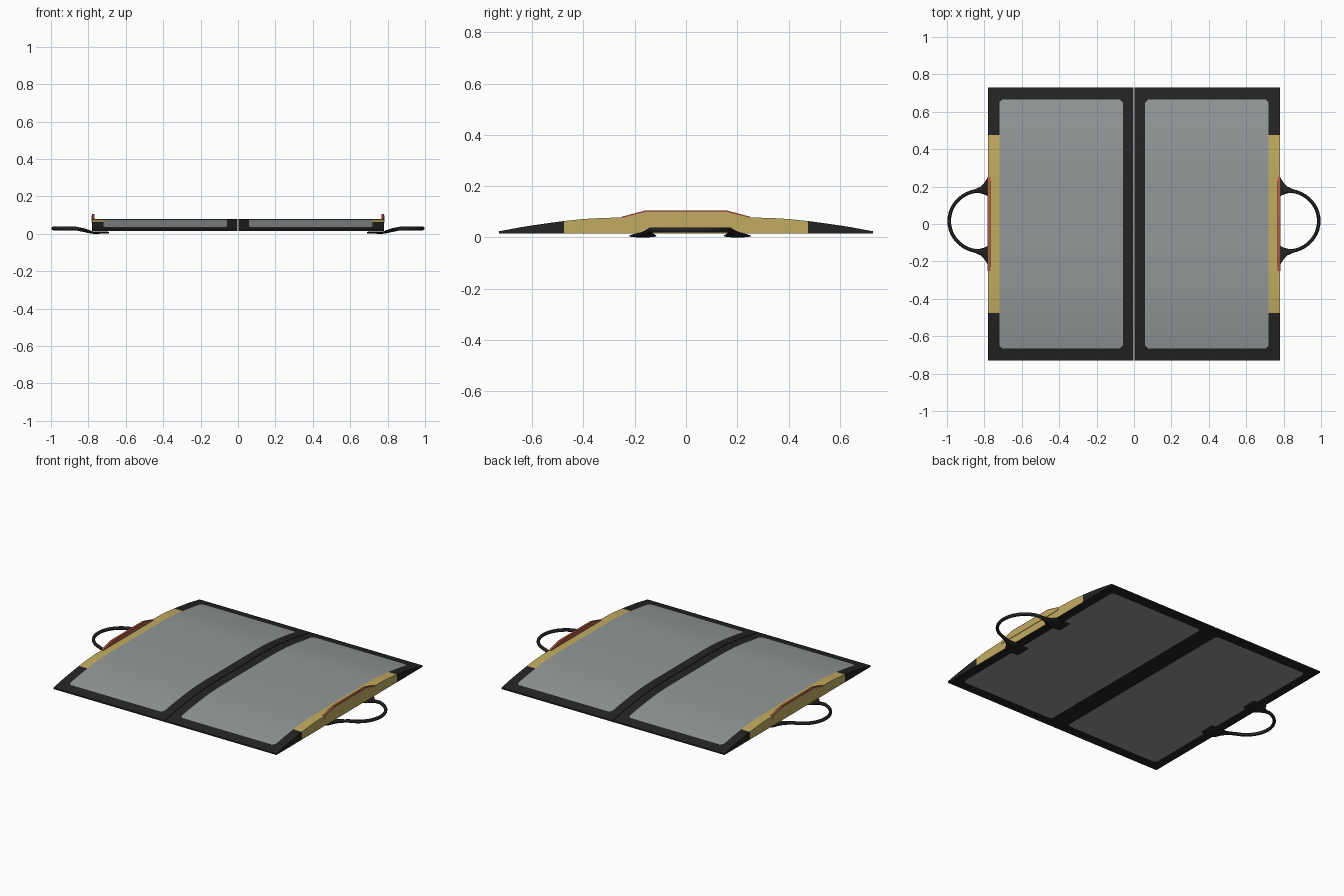
import bpy, bmesh, math

if "Cube" in bpy.data.objects:
    bpy.data.objects.remove(bpy.data.objects["Cube"])


def mat(name, c):
    m = bpy.data.materials.new(name)
    m.diffuse_color = (*c, 1)
    m.use_nodes = True
    m.node_tree.nodes["Principled BSDF"].inputs["Base Color"].default_value = m.diffuse_color
    return m


BLACK = mat("black_trim", (0.017, 0.017, 0.017))
GREY = mat("grey_panel", (0.29, 0.31, 0.31))
TAN = mat("tan_side", (0.54, 0.41, 0.12))
RED = mat("red_lining", (0.45, 0.10, 0.06))


def finish(name, bm, mats):
    """Make a mesh object mirrored across x = 0."""
    bmesh.ops.recalc_face_normals(bm, faces=bm.faces)
    me = bpy.data.meshes.new(name)
    bm.to_mesh(me)
    bm.free()
    for m in mats:
        me.materials.append(m)
    ob = bpy.data.objects.new(name, me)
    bpy.context.collection.objects.link(ob)
    bpy.ops.object.select_all(action='DESELECT')
    ob.select_set(True)
    bpy.context.view_layer.objects.active = ob
    bpy.ops.object.shade_smooth_by_angle(angle=math.radians(30))
    mod = ob.modifiers.new("mirror", 'MIRROR')
    mod.use_axis[0] = True
    mod.use_mirror_merge = False
    return ob


# Wedge-like padded half: crowned top, flat bottom, grey panels in black trim
BASE = 0.015
half = [(0.73, .024), (0.665, .036), (0.65, .039), (0.6, .047), (0.53, .057),
        (0.475, .064), (0.4, .072), (0.33, .076), (0.25, .078)]
prof = [(-y, z) for y, z in half] + half[::-1]
xs = [.002, .06, .075, .705, .72, .78]
nx, ny = len(xs), len(prof)
bm = bmesh.new()
top = [[bm.verts.new((x, y, z)) for y, z in prof] for x in xs]
bot = [[bm.verts.new((x, y, BASE)) for y, z in prof] for x in xs]


def face(vs, m):
    bm.faces.new(vs).material_index = m


for i in range(nx - 1):
    for j in range(ny - 1):
        xm = (xs[i] + xs[i + 1]) / 2
        ym = (prof[j][0] + prof[j + 1][0]) / 2
        inside = .06 < xm < .72 and abs(ym) < .665
        corner = i in (1, 3) and j in (1, ny - 3)
        for g in (top, bot):
            q = [g[i][j], g[i + 1][j], g[i + 1][j + 1], g[i][j + 1]]
            if corner:  # clipped panel corner
                k = {(1, 1): 0, (3, 1): 1, (3, ny - 3): 2, (1, ny - 3): 3}[(i, j)]
                face([q[k], q[(k + 1) % 4], q[k - 1]], 0)
                face([q[(k + 1) % 4], q[(k + 2) % 4], q[k - 1]], 1)
            elif inside:
                face(q, 1)
            else:
                tan = g is top and xm > .72 and abs(ym) < .475
                face(q, 2 if tan else 0)
for j in range(ny - 1):  # inner and outer walls
    ym = (prof[j][0] + prof[j + 1][0]) / 2
    for i in (0, nx - 1):
        face([bot[i][j], bot[i][j + 1], top[i][j + 1], top[i][j]],
             2 if i and abs(ym) < .475 else 0)
for i in range(nx - 1):  # front and back edges
    for j in (0, ny - 1):
        face([bot[i][j], bot[i + 1][j], top[i + 1][j], top[i][j]], 0)
finish("padded_half", bm, [BLACK, GREY, TAN])


def slab(name, pts, x0, x1, m):
    """Extrude a y-z outline from x0 to x1."""
    b = bmesh.new()
    f = b.faces.new([b.verts.new((x0, y, z)) for y, z in pts])
    r = bmesh.ops.extrude_face_region(b, geom=[f])
    for v in r['geom']:
        if isinstance(v, bmesh.types.BMVert):
            v.co.x = x1
    finish(name, b, [m])


# Raised flap: red lining with a tan outer skin
slab("flap_lining", [(-.25, .07), (.25, .07), (.25, .081), (.16, .105),
                     (-.16, .105), (-.25, .081)], .768, .781, RED)
slab("flap_skin", [(-.25, .06), (.25, .06), (.25, .076), (.16, .099),
                   (-.16, .099), (-.25, .076)], .777, .783, TAN)

# Carry handle: one loft from flat tab, round the loop, to the other tab
CY = .016
# centre x, y offset, z, width, thickness, direction angle
tab = [(.69, .185, .006, .10, .010, 0), (.77, .185, .006, .11, .012, 0),
       (.782, .183, .008, .10, .014, 0), (.80, .173, .013, .062, .018, 0),
       (.82, .166, .019, .036, .020, 0), (.845, .161, .024, .022, .020, -6)]
loop = []
for k in range(1, 20):
    a = math.radians(80 - 160 * k / 20)
    loop.append((.82 + .168 * math.cos(a), .162 * math.sin(a), .029,
                 .019, .021, math.degrees(a) - 90))
path = tab + loop + [(x, -y, z, w, t, -180 - d) for x, y, z, w, t, d in tab[::-1]]
bm = bmesh.new()
rings = []
N = 12
for x, y, z, w, t, d in path:
    nxr, nyr = -math.sin(math.radians(d)), math.cos(math.radians(d))
    ring = []
    for k in range(N):
        a = 2 * math.pi * k / N
        s, h = w / 2 * math.cos(a), t / 2 * math.sin(a)
        ring.append(bm.verts.new((x + nxr * s, CY + y + nyr * s, max(z + h, 0))))
    rings.append(ring)
for r0, r1 in zip(rings, rings[1:]):
    for k in range(N):
        bm.faces.new([r0[k], r0[(k + 1) % N], r1[(k + 1) % N], r1[k]])
bm.faces.new(rings[0])
bm.faces.new(rings[-1])
finish("carry_handle", bm, [BLACK])
